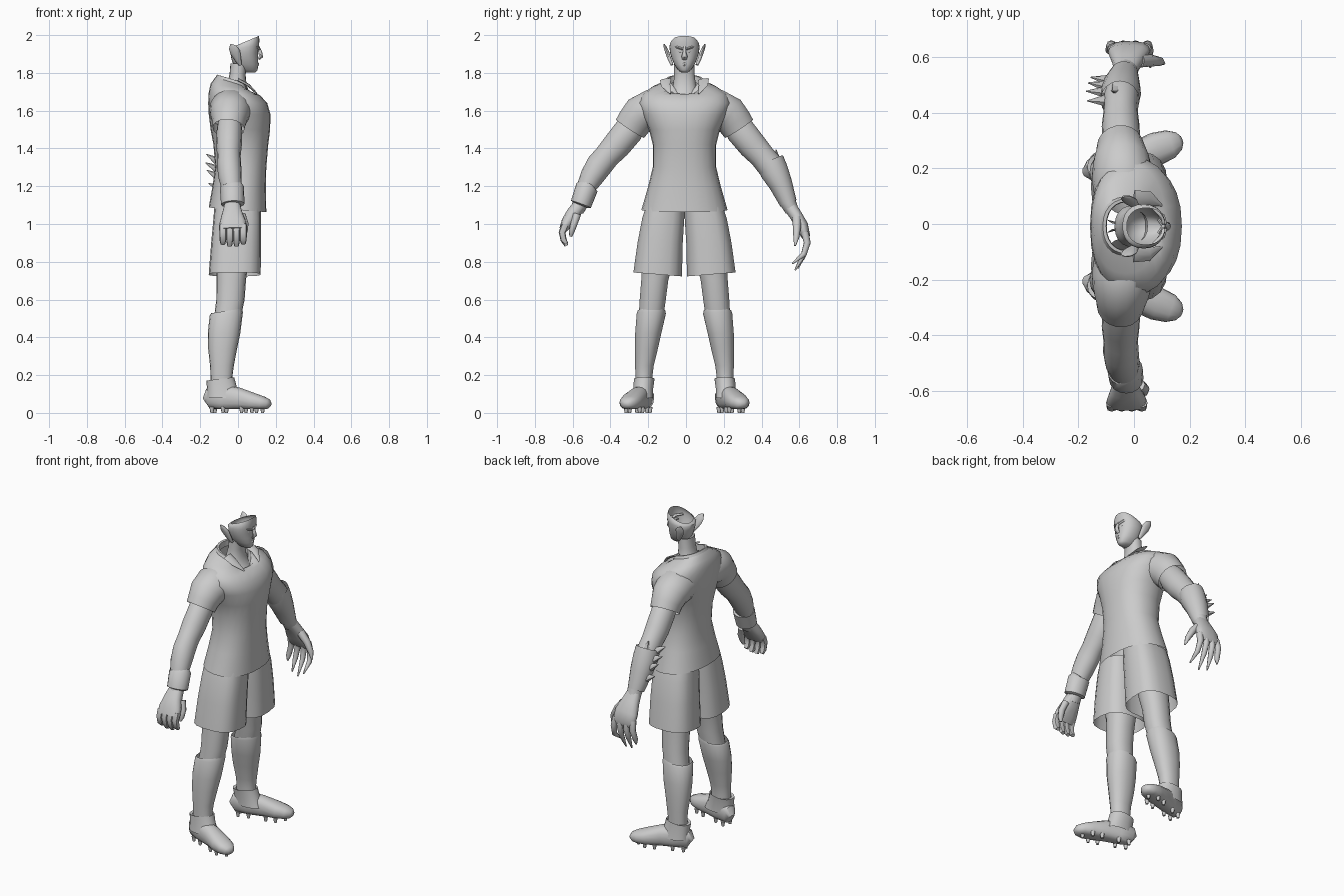
import bpy, bmesh, math
from mathutils import Vector

C = -0.008          # body symmetry plane
N = 18              # ring resolution

mat = bpy.data.materials.new("plain_grey")
mat.diffuse_color = (0.6, 0.6, 0.6, 1)


def loft(name, rings, cap0=False, cap1=False, angle=50):
    """Skin a list of equally sized point rings."""
    bm = bmesh.new()
    vs = [[bm.verts.new(p) for p in r] for r in rings]
    n = len(rings[0])
    for a, b in zip(vs, vs[1:]):
        for i in range(n):
            bm.faces.new((a[i], a[(i + 1) % n], b[(i + 1) % n], b[i]))
    if cap0:
        bm.faces.new(vs[0][::-1])
    if cap1:
        bm.faces.new(vs[-1])
    bmesh.ops.recalc_face_normals(bm, faces=bm.faces)
    me = bpy.data.meshes.new(name)
    bm.to_mesh(me)
    bm.free()
    me.materials.append(mat)
    ob = bpy.data.objects.new(name, me)
    bpy.context.collection.objects.link(ob)
    bpy.context.view_layer.objects.active = ob
    ob.select_set(True)
    bpy.ops.object.shade_smooth_by_angle(angle=math.radians(angle))
    ob.select_set(False)
    return ob


def unit_ring(n, e):
    """Superellipse outline; e below 1 gives a boxier shape."""
    out = []
    for i in range(n):
        a = 2 * math.pi * i / n
        c, s = math.cos(a), math.sin(a)
        out.append((math.copysign(abs(c) ** e, c), math.copysign(abs(s) ** e, s)))
    return out


def stack(name, rows, side=0, e=0.9, n=N, **kw):
    """Horizontal rings: (z, x_back, x_front, y0, y1, x_slope, y_slope, front_dip)."""
    rings = []
    for row in rows:
        z, xb, xf, y0, y1, sx, sy, dip = (list(row) + [0, 0, 0])[:8]
        ring = []
        for c, s in unit_ring(n, e):
            dx, dy = c * (xf - xb) / 2, s * (y1 - y0) / 2
            y = (y0 + y1) / 2 + dy
            ring.append(((xb + xf) / 2 + dx, C + (side or 1) * y,
                         z + sx * dx + sy * dy - dip * max(0, c) ** 6))
        rings.append(ring)
    return loft(name, rings, **kw)


def tube(name, pts, side=1, ref=(1, 0, 0), e=1, n=14, zmin=-1, cap0=True, cap1=True):
    """Rings across a path: (x, y, z, radius along ref, radius across)."""
    P = [Vector((p[0], C + side * p[1], p[2])) for p in pts]
    rings = []
    for i, p in enumerate(P):
        t = (P[min(i + 1, len(P) - 1)] - P[max(i - 1, 0)]).normalized()
        u = Vector(ref)
        u = (u - t * u.dot(t)).normalized()
        v = t.cross(u)
        ring = [p + u * c * pts[i][3] + v * s * pts[i][4] for c, s in unit_ring(n, e)]
        for q in ring:
            q.z = max(q.z, zmin)
        rings.append(ring)
    return loft(name, rings, cap0, cap1)


def sym(rows):
    """Expand (z, xb, xf, half_width, ...) to centred stack rows."""
    return [(r[0], r[1], r[2], -r[3], r[3]) + tuple(r[4:]) for r in rows]


# Shirt body with a V-shaped neckline
stack("shirt", sym([
    (1.075, -.155, .15, .228, -.08), (1.2, -.135, .147, .192), (1.3, -.12, .15, .168),
    (1.42, -.13, .16, .168), (1.5, -.145, .17, .188), (1.58, -.155, .172, .225),
    (1.64, -.158, .155, .245), (1.69, -.155, .115, .225, -.05),
    (1.725, -.145, .085, .17, -.15, 0, .02), (1.75, -.12, .06, .105, -.3, 0, .06)]),
    n=24, e=.88)

# Collar band and the two folded collar points
stack("collar", sym([(1.735, -.125, .072, .112, -.3, 0, .06), (1.765, -.112, .06, .098, -.3, 0, .07),
                     (1.765, -.10, .05, .088, -.3, 0, .07), (1.73, -.098, .048, .086, -.3, 0, .06)]),
      n=24)
for s in (-1, 1):
    tube("collar_point", [(0, .1, 1.765, .03, .006), (.055, .1, 1.735, .025, .006),
                          (.10, .075, 1.69, .004, .004)], s, ref=(0, 1, .2), n=8)

# Neck and open-topped head
stack("neck", sym([(1.63, -.06, .12, .08), (1.70, -.07, .062, .075, -.2), (1.74, -.058, .045, .06),
                   (1.79, -.045, .04, .055), (1.85, -.04, .05, .055)]))
stack("head", sym([
    (1.803, .03, .092, .018), (1.815, 0, .104, .034), (1.845, -.025, .106, .054),
    (1.875, -.035, .107, .067), (1.905, -.04, .106, .076), (1.935, -.042, .112, .08, .1),
    (1.955, -.036, .113, .077, .3), (1.967, -.026, .111, .066, .42)]), n=24, cap0=True)

# Face details
tube("nose", [(.104, 0, 1.94, .007, .008), (.118, 0, 1.91, .009, .010),
              (.122, 0, 1.886, .016, .011), (.108, 0, 1.872, .012, .006)], ref=(0, 1, 0), n=8)
tube("lips", [(.088, -.026, 1.844, .006, .006), (.105, 0, 1.846, .007, .010),
              (.088, .026, 1.844, .006, .006)], n=8)
for s in (-1, 1):
    tube("brow", [(.110, .008, 1.926, .009, .006), (.103, .035, 1.935, .009, .007),
                  (.07, .064, 1.94, .006, .005)], s, n=8)
    tube("eye", [(.103, .018, 1.912, .004, .005), (.098, .03, 1.915, .006, .007),
                 (.086, .044, 1.915, .004, .004)], s, n=8)
    tube("ear", [(.012, .066, 1.842, .008, .008), (0, .078, 1.87, .018, .010),
                 (-.015, .092, 1.91, .027, .011), (-.028, .102, 1.935, .022, .008),
                 (-.038, .108, 1.952, .004, .003)], s, n=10)

for s in (-1, 1):
    # Sleeve, open at the cuff
    tube("sleeve", [(-.03, .10, 1.60, .11, .10), (-.04, .18, 1.605, .112, .108),
                    (-.045, .235, 1.578, .102, .102), (-.047, .265, 1.54, .09, .094),
                    (-.05, .288, 1.505, .084, .09)], s, n=18, cap1=False)
    # Bare arm
    tube("arm", [(-.045, .23, 1.58, .055, .055), (-.045, .295, 1.495, .068, .078),
                 (-.048, .36, 1.415, .068, .075), (-.048, .41, 1.36, .062, .068),
                 (-.047, .452, 1.31, .064, .07), (-.042, .49, 1.25, .062, .063),
                 (-.035, .523, 1.19, .053, .05), (-.03, .55, 1.11, .045, .042),
                 (-.03, .57, 1.07, .042, .036)], s, n=16)

    # Shorts leg
    stack("shorts_leg", [(1.09, -.125, .12, 0, .205), (1.03, -.13, .122, 0, .225),
                         (.9, -.142, .122, .008, .25), (.733, -.155, .12, .012, .272, 0, .08)],
          s, e=.72)
    # Knee and sock
    stack("knee", [(.98, -.11, .08, .04, .2), (.8, -.115, .055, .06, .225), (.7, -.115, .042, .085, .23),
                   (.6, -.115, .035, .098, .238), (.48, -.13, .01, .115, .245)], s)
    stack("sock", [(.54, -.142, .022, .10, .248, .15), (.525, -.15, .026, .098, .254, .1),
                   (.42, -.16, .012, .122, .262), (.34, -.158, -.005, .14, .263),
                   (.25, -.148, -.022, .162, .262), (.19, -.145, -.03, .17, .26),
                   (.1, -.145, -.02, .17, .26)], s)

    # Boot: shoe body, ankle collar and studs
    across = (-.32, s * .95, 0)
    tube("boot", [(-.172, .195, .062, .018, .022), (-.155, .2, .075, .04, .055),
                  (-.08, .222, .08, .047, .068), (0, .248, .075, .053, .06),
                  (.08, .278, .06, .06, .046), (.13, .295, .052, .052, .036),
                  (.16, .306, .047, .034, .026), (.172, .31, .044, .014, .01)],
         s, ref=across, e=.85, n=16, zmin=.02)
    stack("ankle_collar", [(.08, -.165, .02, .165, .28), (.13, -.164, -.005, .165, .272),
                           (.18, -.168, -.02, .158, .268, .12), (.17, -.15, -.03, .172, .255)], s)
    for x, w in ((-.13, -.025), (-.13, .025), (-.07, -.028), (-.07, .028), (.03, -.038),
                 (.03, .035), (.085, -.04), (.085, .035), (.13, 0)):
        px, py = x - .32 * w, .235 + .325 * (x + .04) + .95 * w
        tube("stud", [(px, py, .03, .013, .013), (px, py, 0, .008, .008)], s, n=8)

# Wristband on the cupped hand's arm
tube("wristband", [(-.034, .513, 1.20, .055, .05), (-.032, .516, 1.195, .064, .06),
                   (-.028, .548, 1.105, .062, .056), (-.028, .55, 1.10, .05, .045)], -1, n=16)

# Cupped hand
tube("cupped_palm", [(-.03, .555, 1.10, .042, .036), (-.03, .59, 1.055, .055, .037),
                     (-.027, .62, 1.01, .07, .033), (-.026, .643, .97, .072, .022)], -1, e=.8)
for i, drop in enumerate((.01, 0, 0, .012)):
    x = -.08 + i * .036
    tube("curled_finger", [(x, .632, .995, .02, .02), (x, .648, .955, .019, .018),
                           (x, .64, .915, .018, .016), (x, .625, .885 + drop, .013, .01)],
         -1, e=.8, n=8)
tube("cupped_thumb", [(.02, .57, 1.05, .02, .022), (.036, .585, 1.0, .02, .018),
                      (.034, .597, .96, .017, .015), (.028, .602, .935, .009, .008)], -1, n=8)

# Forearm guard with jagged spikes on the spread-hand arm
tube("forearm_guard", [(-.05, .452, 1.335, .07, .075), (-.048, .475, 1.28, .073, .075),
                       (-.044, .51, 1.21, .066, .062), (-.035, .55, 1.11, .05, .046)],
     1, n=16, cap0=False, cap1=False)
for (x, y, z), tip in (((-.06, .49, 1.33), (-.075, .485, 1.395)),
                       ((-.09, .45, 1.32), (-.168, .45, 1.37)),
                       ((-.09, .48, 1.28), (-.172, .485, 1.325)),
                       ((-.09, .5, 1.24), (-.165, .515, 1.285)),
                       ((-.08, .52, 1.18), (-.155, .535, 1.215))):
    tube("guard_spike", [(x, y, z, .024, .03), tip + (.002, .002)], 1, ref=(.3, .8, .5), n=6)

# Spread hand with four long fingers and a thumb
tube("spread_palm", [(-.03, .56, 1.09, .042, .036), (-.025, .59, 1.045, .055, .034),
                     (-.02, .622, .99, .074, .034), (-.015, .642, .935, .074, .024),
                     (-.015, .645, .915, .06, .012)], 1, e=.85)
for i, (ty, tz) in enumerate(((.628, .81), (.60, .765), (.585, .755), (.57, .79))):
    x = -.075 + i * .039
    dx = (i - 1.5) * .011
    tube("long_finger", [(x, .637, .955, .02, .021), (x + dx * .4, .65, .9, .018, .018),
                         (x + dx * .8, .632, .84, .015, .015), (x + dx, ty, tz, .004, .004)],
         1, n=8)
tube("spread_thumb", [(.02, .595, 1.03, .024, .025), (.065, .595, .98, .021, .021),
                      (.093, .592, .93, .017, .016), (.108, .585, .885, .005, .005)], 1, n=8)
